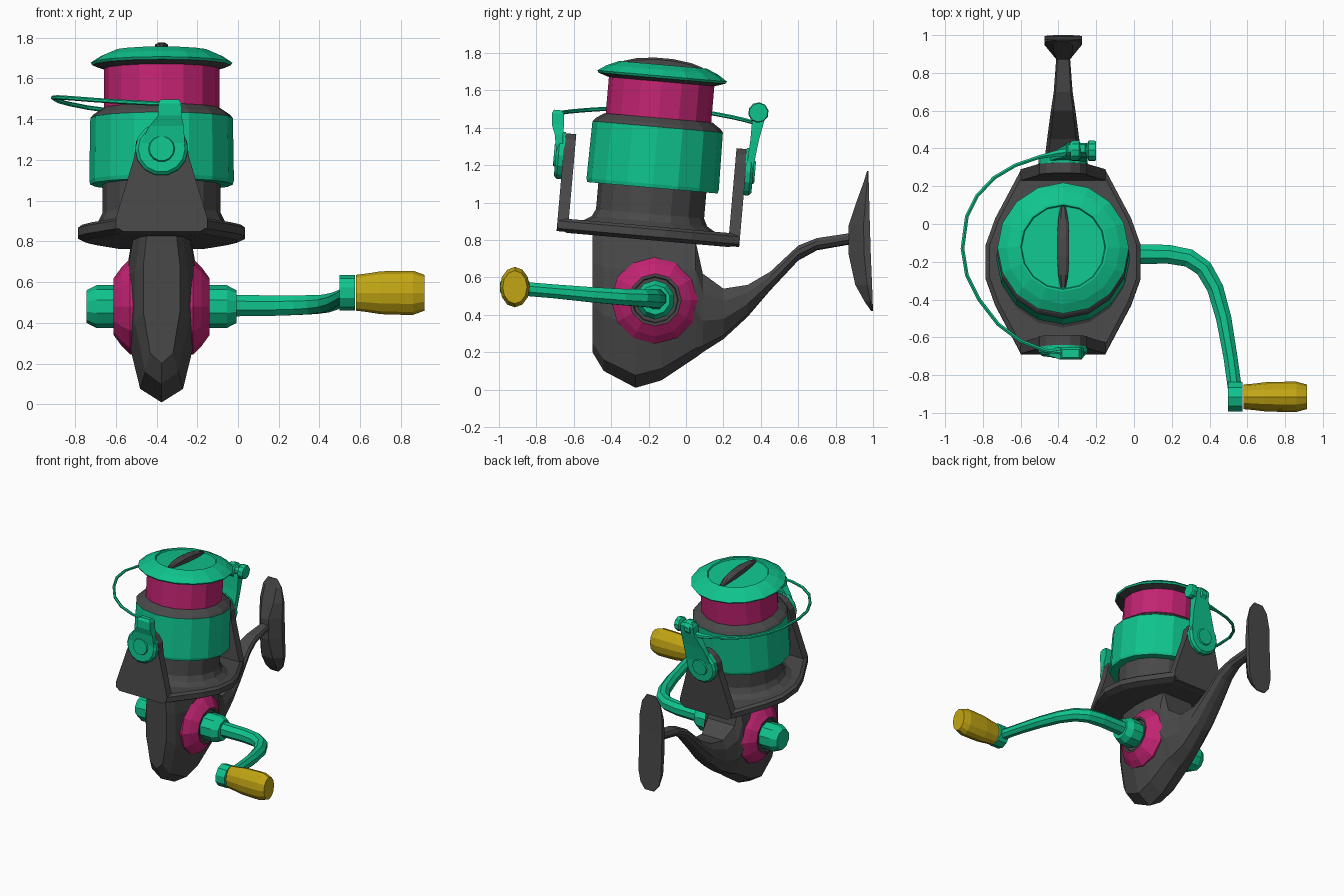
import bpy, bmesh
from math import pi, sin, cos, radians
from mathutils import Matrix, Vector

cube = bpy.data.objects.get("Cube")
if cube:
    bpy.data.objects.remove(cube)


def material(name, rgb):
    m = bpy.data.materials.new(name)
    m.use_nodes = True
    m.diffuse_color = (*rgb, 1)
    m.node_tree.nodes["Principled BSDF"].inputs["Base Color"].default_value = (*rgb, 1)
    return m


DARK = material("dark grey", (0.066, 0.066, 0.066))
TEAL = material("teal green", (0.005, 0.55, 0.27))
PINK = material("magenta", (0.54, 0.017, 0.17))
GOLD = material("mustard yellow", (0.54, 0.38, 0.007))

CX = -0.375
# Tilted frame of the spool: local z runs along the spool axis
AXIS = Matrix.Translation((CX, -0.2, 0.85)) @ Matrix.Rotation(radians(-5), 4, 'X')


def loft(name, rings, mats, frame=Matrix()):
    """Bridge rings of points; mats is one material or one per band."""
    bm = bmesh.new()
    vs = [[bm.verts.new(p) for p in ring] for ring in rings]
    bands = mats if isinstance(mats, list) else [mats] * (len(rings) - 1)
    slots = list(dict.fromkeys(bands))
    n = len(vs[0])
    for a, b, mat in zip(vs, vs[1:], bands):
        for i in range(n):
            j = (i + 1) % n
            bm.faces.new((a[i], a[j], b[j], b[i])).material_index = slots.index(mat)
    bm.faces.new(vs[0][::-1]).material_index = slots.index(bands[0])
    bm.faces.new(vs[-1]).material_index = slots.index(bands[-1])
    bmesh.ops.recalc_face_normals(bm, faces=bm.faces)
    bm.transform(frame)
    mesh = bpy.data.meshes.new(name)
    bm.to_mesh(mesh)
    bm.free()
    for m in slots:
        mesh.materials.append(m)
    ob = bpy.data.objects.new(name, mesh)
    bpy.context.collection.objects.link(ob)
    return ob


def lathe(name, profile, mats, frame, sides=16, squash=1):
    """Turn (radius, height) points about local z."""
    angles = [2 * pi * i / sides for i in range(sides)]
    rings = [[(r * cos(a), squash * r * sin(a), h) for a in angles] for r, h in profile]
    return loft(name, rings, mats, frame)


def tube(name, path, mat, sides):
    """Sweep a round section along (x, y, z, radius) points."""
    pts = [Vector(p[:3]) for p in path]
    rings = []
    for i, p in enumerate(pts):
        t = (pts[min(i + 1, len(pts) - 1)] - pts[max(i - 1, 0)]).normalized()
        side = t.cross(Vector((0, 0, 1))).normalized()
        up = side.cross(t)
        angles = [2 * pi * (k + 0.5) / sides for k in range(sides)]
        rings.append([p + path[i][3] * (side * cos(a) + up * sin(a)) for a in angles])
    return loft(name, rings, mat)


def box_ring(x, hw, y0, y1, z):
    return [(x - hw, y0, z), (x + hw, y0, z), (x + hw, y1, z), (x - hw, y1, z)]


# Gear housing and stem: sections (y, low, high, half width)
housing = [(-.50, .20, .84, .09), (-.44, .10, .84, .13), (-.27, .01, .84, .17),
           (-.13, .05, .84, .175), (.05, .17, .80, .165), (.09, .20, .62, .15),
           (.2, .27, .54, .12), (.33, .39, .56, .1), (.45, .53, .63, .085),
           (.6, .69, .77, .065), (.7, .745, .81, .05), (.9, .78, .84, .035)]
rings = []
for y, lo, hi, w in housing:
    h = hi - lo
    half = [(.62 * w, lo + .08 * h), (w, lo + .4 * h), (w, lo + .75 * h), (.8 * w, hi)]
    rings.append([(CX, y, lo)] + [(CX + x, y, z) for x, z in half]
                 + [(CX - x, y, z) for x, z in reversed(half)])
loft("housing_and_stem", rings, DARK)

# Mounting foot: sections (z, front y, back y, front half width, back half width)
foot = [(.42, .99, 1.0, .03, .04), (.47, .955, .998, .05, .08), (.56, .905, .995, .05, .1),
        (.72, .87, .988, .035, .1), (.88, .87, .983, .035, .1),
        (1.0, .91, .98, .05, .1), (1.11, .95, .977, .05, .08), (1.17, .968, .975, .03, .04)]
loft("mounting_foot",
     [[(CX - f, y0, z), (CX + f, y0, z), (CX + b, y0 * .3 + y1 * .7, z), (CX + b, y1, z),
       (CX - b, y1, z), (CX - b, y0 * .3 + y1 * .7, z)] for z, y0, y1, f, b in foot], DARK)

# Side covers with axle caps, one on each side
for s, side in ((1, "left"), (-1, "right")):
    frame = Matrix.Translation((CX, -.165, .48)) @ Matrix.Rotation(s * pi / 2, 4, 'Y')
    lathe(side + "_side_cover", [(.235, .08), (.235, .155), (.195, .195), (.14, .235),
                                 (.125, .235), (.12, .22)],
          [PINK] * 3 + [DARK] * 2, frame, 12)
    lathe(side + "_axle_cap", [(.09, .2), (.105, .235), (.105, .32), (.08, .368)],
          TEAL, frame, 10)

# Rotor base plate, stretched to carry the two arms
quarter = [(.41, .09), (.36, .23), (.225, .485)]
outline = (quarter + [(-x, y) for x, y in reversed(quarter)]
           + [(-x, -y) for x, y in quarter] + [(x, -y) for x, y in reversed(quarter)])
loft("rotor_plate", [[(x * k, y * k, z) for x, y in outline]
                     for k, z in ((.9, -.05), (1, -.03), (1, .01), (.95, .025))], DARK, AXIS)

# Rotor drum with green sleeve
lathe("rotor_drum", [(.36, .02), (.31, .05), (.29, .09), (.29, .23), (.35, .23), (.355, .25),
                     (.35, .557), (.335, .575), (.29, .605), (.26, .605)],
      [DARK] * 3 + [TEAL] * 3 + [DARK] * 3, AXIS)

# Spool with line and flared top flange
lathe("spool", [(.283, .58), (.283, .8), (.3, .805), (.34, .818), (.348, .83), (.3, .862),
                (.235, .89), (.225, .89), (.22, .88)],
      [PINK] + [DARK] * 2 + [TEAL] * 5, AXIS)

# Drag knob fin
fin = [(-.215, .014, .892), (-.15, .026, .912), (-.05, .032, .925),
       (.05, .032, .925), (.15, .026, .912), (.215, .014, .892)]
loft("drag_knob_fin", [[(-w, y, .86), (w, y, .86), (w, y, t - .01), (w * .5, y, t),
                        (-w * .5, y, t), (-w, y, t - .01)] for y, w, t in fin], DARK, AXIS)

# Rotor arms and bail levers, front and back
arm = [(.19, -.045), (.225, -.02), (.225, .02), (.135, .32), (.125, .4), (.09, .45), (.04, .48)]
for s, side, tip_x, tip_t in ((-1, "front", .04, .6), (1, "back", .07, .72)):
    poly = arm + [(-x, t) for x, t in reversed(arm)]
    loft(side + "_rotor_arm", [[(x, s * y, t) for x, t in poly] for y in (.43, .49)],
         DARK, AXIS)
    pivot = AXIS @ Matrix.Translation((0, 0, .36)) @ Matrix.Rotation(-s * pi / 2, 4, 'X')
    lathe(side + "_bail_pivot", [(.13, .485), (.13, .515), (.115, .53), (.065, .53),
                                 (.06, .54)], TEAL, pivot, 14)
    mid = (.4 + tip_t) / 2
    lever = [(.36, 0, .115, .49, .525), (mid - .03, tip_x * .6, .085, .5, .545),
             (tip_t - .08, tip_x, .058, .5, .565), (tip_t - .02, tip_x, .056, .505, .57),
             (tip_t, tip_x, .045, .52, .56)]
    loft(side + "_bail_lever", [box_ring(x, w, s * a, s * b, t) for t, x, w, a, b in lever],
         TEAL, AXIS)

# Line roller on the back lever
frame = AXIS @ Matrix.Translation((0, .53, .68)) @ Matrix.Rotation(pi / 2, 4, 'Y')
lathe("line_roller", [(.05, .04), (.055, .05), (.055, .085), (.035, .095), (.035, .125),
                      (.055, .135), (.055, .165), (.05, .175)], TEAL, frame, 10)

# Bail wire
wire = [(-.36, -.685, 1.475), (-.47, -.67, 1.48), (-.6, -.62, 1.487), (-.72, -.53, 1.495),
        (-.82, -.4, 1.503), (-.885, -.27, 1.507), (-.908, -.13, 1.505), (-.885, .04, 1.49),
        (-.83, .15, 1.475), (-.74, .245, 1.457), (-.63, .31, 1.442), (-.5, .355, 1.43)]
tube("bail_wire", [(*p, .011) for p in wire]
     + [(-.4, .375, 1.425, .02), (-.3, .385, 1.43, .028)], TEAL, 6)

# Crank arm
tube("crank_arm", [(-.06, -.16, .485, .06), (.02, -.16, .485, .056), (.18, -.16, .485, .054),
                   (.29, -.18, .487, .052), (.37, -.235, .49, .05), (.43, -.34, .495, .047),
                   (.475, -.5, .507, .044), (.51, -.7, .525, .04), (.535, -.88, .54, .04)],
     TEAL, 8)

# Crank knob and its collar
frame = Matrix.Translation((0, -.915, .548)) @ Matrix.Rotation(pi / 2, 4, 'Y')
lathe("knob_collar", [(.087, .497), (.087, .575)], TEAL, frame, 10, .95)
lathe("crank_knob", [(.088, .58), (.094, .63), (.105, .7), (.108, .8), (.108, .86),
                     (.088, .915)], GOLD, frame, 12, .74)
